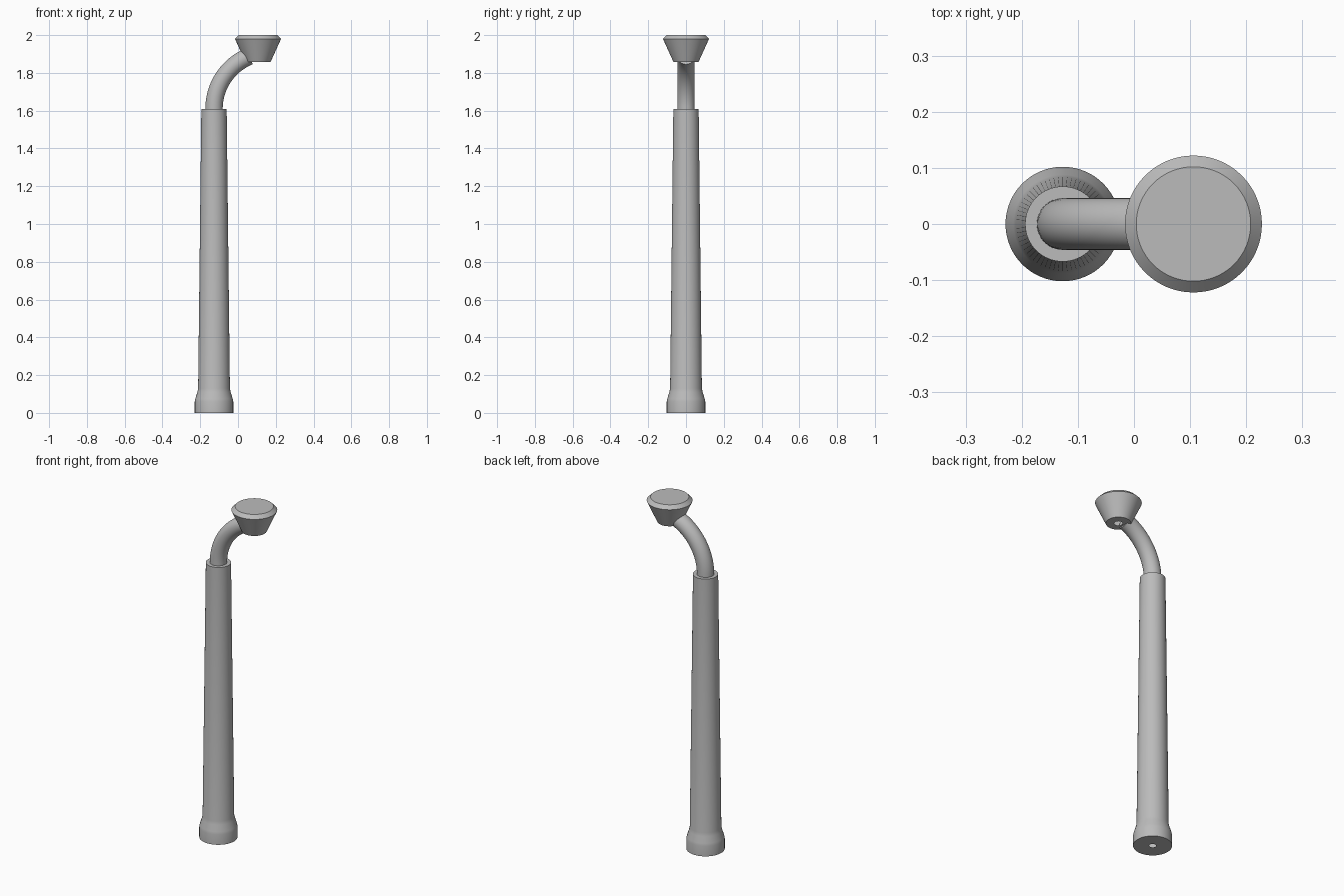
import bpy, bmesh, math
from mathutils import Vector

if "Cube" in bpy.data.objects:
    bpy.data.objects.remove(bpy.data.objects["Cube"])

SIDES = 64
POLE_X, HEAD_X = -0.127, 0.106

grey = bpy.data.materials.new("light grey")
grey.use_nodes = True
grey.diffuse_color = (0.5, 0.5, 0.5, 1)
grey.node_tree.nodes["Principled BSDF"].inputs["Base Color"].default_value = grey.diffuse_color


def skin_rings(name, rings, cap_start=False, cap_end=True):
    """Bridge a list of circles (centre, radius, tilt about y) into a smooth part."""
    bm = bmesh.new()
    loops = []
    for centre, radius, tilt in rings:
        loop = []
        for i in range(SIDES):
            a = math.tau * i / SIDES
            u = radius * math.cos(a)
            offset = Vector((u * math.cos(tilt), radius * math.sin(a), -u * math.sin(tilt)))
            loop.append(bm.verts.new(Vector(centre) + offset))
        loops.append(loop)
    for low, high in zip(loops, loops[1:]):
        for i in range(SIDES):
            j = (i + 1) % SIDES
            bm.faces.new((low[i], low[j], high[j], high[i]))
    if cap_start:
        bm.faces.new(loops[0][::-1])
    if cap_end:
        bm.faces.new(loops[-1])
    mesh = bpy.data.meshes.new(name)
    bm.to_mesh(mesh)
    bm.free()
    mesh.materials.append(grey)
    obj = bpy.data.objects.new(name, mesh)
    bpy.context.collection.objects.link(obj)
    bpy.ops.object.select_all(action='DESELECT')
    obj.select_set(True)
    bpy.context.view_layer.objects.active = obj
    bpy.ops.object.shade_smooth_by_angle(angle=math.radians(30))
    return obj


def lathe(name, x, profile):
    return skin_rings(name, [((x, 0, z), r, 0) for r, z in profile])


# Tapered pole with flared foot and a small cable hole underneath
lathe("pole", POLE_X, [(0.018, 0), (0.102, 0), (0.102, 0.06), (0.099, 0.075),
                       (0.088, 0.11), (0.084, 0.13), (0.067, 1.61)])

# Curved arm rising out of the pole into the lamp head
BEND, STEPS = 0.3, 20
arm = []
for k in range(STEPS + 1):
    t = math.radians(68) * k / STEPS
    arm.append(((POLE_X + BEND * (1 - math.cos(t)), 0, 1.61 + BEND * math.sin(t)), 0.046, t))
skin_rings("curved_arm", arm, cap_start=True)

# Lamp head: flared cone with bevelled lid and a small hole underneath
lathe("lamp_head", HEAD_X, [(0.022, 1.857), (0.066, 1.857), (0.122, 1.98), (0.102, 2.0)])
